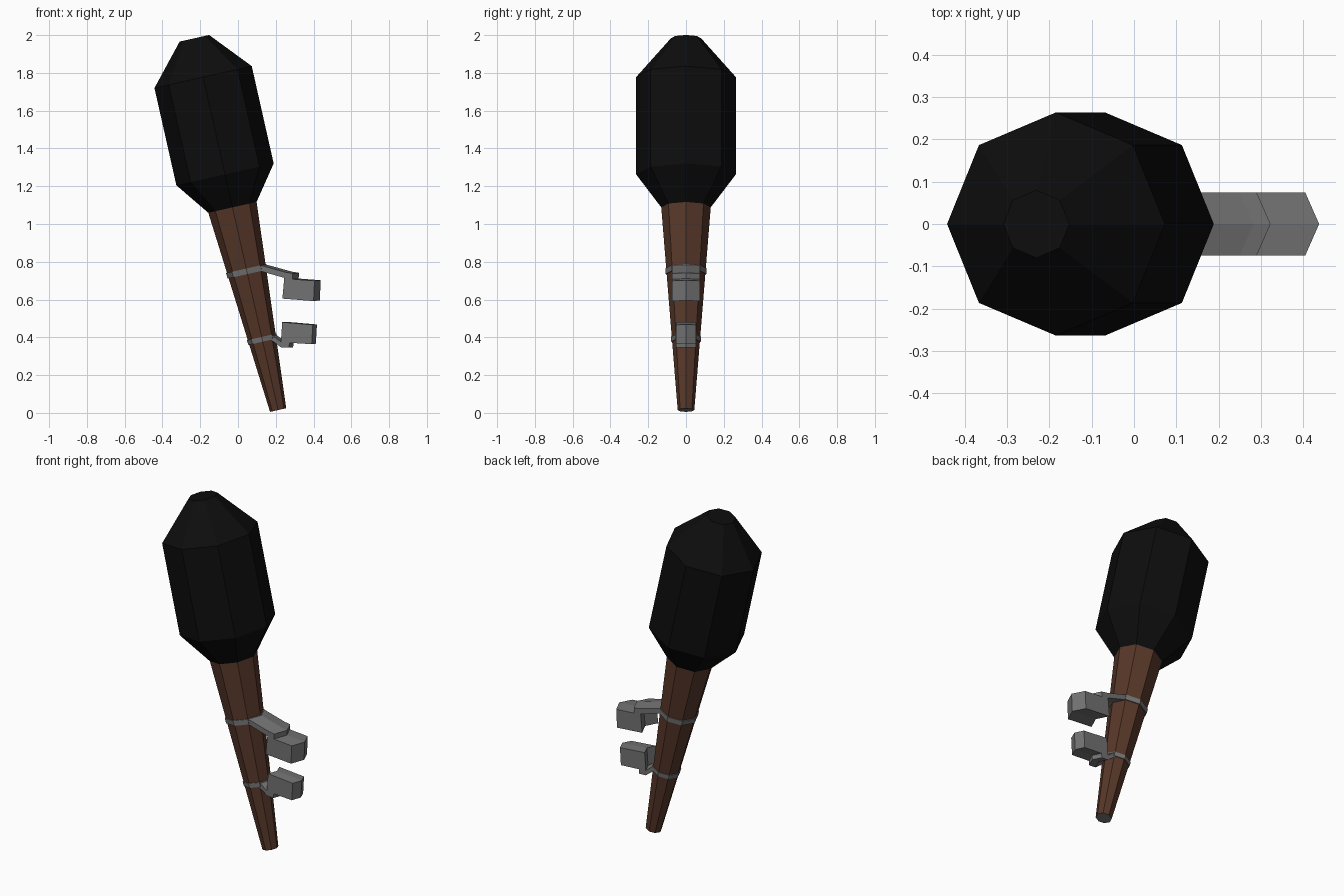
import bpy, bmesh, math
from mathutils import Matrix

if "Cube" in bpy.data.objects:
    bpy.data.objects.remove(bpy.data.objects["Cube"])

TILT = Matrix.Translation((0.2125, 0, 0.015)) @ Matrix.Rotation(-math.radians(12.7), 4, 'Y')


def material(name, rgb):
    m = bpy.data.materials.new(name)
    m.diffuse_color = (*rgb, 1)
    m.use_nodes = True
    m.node_tree.nodes["Principled BSDF"].inputs["Base Color"].default_value = m.diffuse_color
    return m


black = material("charred_black", (0.004, 0.004, 0.004))
brown = material("wood_brown", (0.095, 0.038, 0.022))
grey = material("iron_grey", (0.17, 0.17, 0.17))


def finish(bm, name, *mats):
    bmesh.ops.recalc_face_normals(bm, faces=bm.faces)
    me = bpy.data.meshes.new(name)
    bm.to_mesh(me)
    bm.free()
    for m in mats:
        me.materials.append(m)
    ob = bpy.data.objects.new(name, me)
    bpy.context.collection.objects.link(ob)
    return ob


def lathe(name, rings, *mats):
    """Octagonal loft through (radius, height) rings along the tilted axis."""
    bm = bmesh.new()
    loops = [[bm.verts.new((r * math.cos(k * math.pi / 4), r * math.sin(k * math.pi / 4), h))
              for k in range(8)] for r, h in rings]
    for a, b in zip(loops, loops[1:]):
        for k in range(8):
            j = (k + 1) % 8
            bm.faces.new((a[k], a[j], b[j], b[k]))
    bottom = bm.faces.new(loops[0])
    bm.faces.new(loops[-1])
    bottom.material_index = len(mats) - 1
    bm.transform(TILT)
    return finish(bm, name, *mats)


def bracket(name, profile, width, tip):
    """Side profile (x, z) swept across y with a pointed middle line."""
    bm = bmesh.new()
    rows = [[bm.verts.new((x + dx, y, z + dx * 0.1)) for x, z in profile]
            for y, dx in ((-width, 0), (0, tip), (width, 0))]
    n = len(profile)
    for a, b in zip(rows, rows[1:]):
        for k in range(n):
            j = (k + 1) % n
            bm.faces.new((a[k], a[j], b[j], b[k]))
    bm.faces.new(rows[0])
    bm.faces.new(rows[-1])
    return finish(bm, name, grey)


# Tapered handle with a grey end cap, and the black head
lathe("handle", [(0.044, 0), (0.131, 1.10)], brown, grey)
lathe("torch_head", [(0.131, 1.10), (0.264, 1.279), (0.264, 1.807), (0.08, 2.0175)], black)

# Metal bands round the handle
lathe("upper_band", [(0.108, 0.738), (0.110, 0.768)], grey)
lathe("lower_band", [(0.078, 0.371), (0.080, 0.397)], grey)

# Wall brackets reaching out from the bands
bracket("upper_bracket",
        [(0.113, 0.752), (0.12, 0.781), (0.25, 0.745), (0.29, 0.738), (0.288, 0.708),
         (0.405, 0.699), (0.40, 0.592), (0.235, 0.605), (0.245, 0.715)], 0.075, 0.033)
bracket("lower_bracket",
        [(0.17, 0.39), (0.175, 0.415), (0.227, 0.376), (0.234, 0.48), (0.396, 0.466),
         (0.39, 0.364), (0.272, 0.371), (0.27, 0.345), (0.227, 0.347)], 0.053, 0.022)
